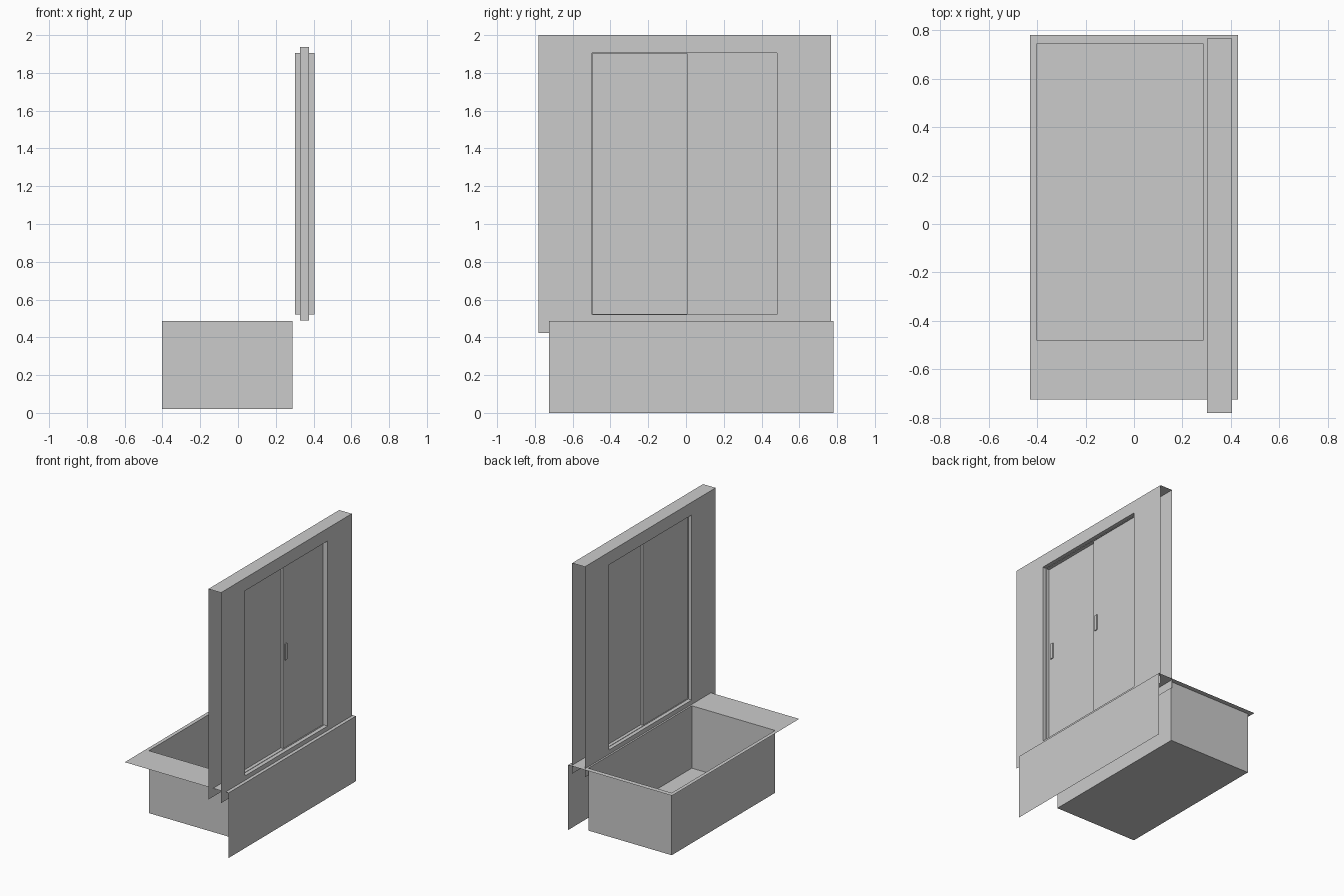
import bpy, bmesh

if "Cube" in bpy.data.objects:
    bpy.data.objects.remove(bpy.data.objects["Cube"])


def make(name, faces):
    """Turn a list of corner loops into one welded, flat shaded object."""
    bm = bmesh.new()
    for loop in faces:
        bm.faces.new([bm.verts.new(p) for p in loop])
    bmesh.ops.remove_doubles(bm, verts=bm.verts, dist=1e-5)
    bmesh.ops.recalc_face_normals(bm, faces=bm.faces)
    me = bpy.data.meshes.new(name)
    bm.to_mesh(me)
    bm.free()
    ob = bpy.data.objects.new(name, me)
    bpy.context.collection.objects.link(ob)
    return ob


def rect(a0, a1, b0, b1):
    return [(a0, b0), (a1, b0), (a1, b1), (a0, b1)]


def ring(outer, inner, place):
    """Flat border between two rectangles."""
    return [[place(*outer[i]), place(*outer[(i + 1) % 4]),
             place(*inner[(i + 1) % 4]), place(*inner[i])] for i in range(4)]


def tube(loop, place0, place1):
    """Four side walls joining two copies of a rectangle."""
    return [[place0(*loop[i]), place0(*loop[(i + 1) % 4]),
             place1(*loop[(i + 1) % 4]), place1(*loop[i])] for i in range(4)]


def at_x(x):
    return lambda y, z: (x, y, z)


def at_z(z):
    return lambda x, y: (x, y, z)


def box(name, x0, x1, y0, y1, z0, z1):
    r = rect(y0, y1, z0, z1)
    caps = [[at_x(x)(*p) for p in r] for x in (x0, x1)]
    return make(name, caps + tube(r, at_x(x0), at_x(x1)))


# Tub: flat rim with an open-topped basin and an apron on the outer side
RIM = 0.487
rim = rect(-0.43, 0.43, -0.725, 0.78)
basin = rect(-0.402, 0.288, -0.48, 0.743)
tub = ring(rim, basin, at_z(RIM))
tub += tube(basin, at_z(RIM), at_z(0.02))
tub.append([at_z(0.02)(*p) for p in basin])
tub.append([at_x(0.43)(*p) for p in rect(-0.725, 0.78, 0.0, RIM)])
make("bathtub", tub)

# Wall: two skins joined by a top and the window reveal, open at ends and bottom
X0, X1 = 0.301, 0.405
wall = rect(-0.78, 0.767, 0.424, 2.0)
opening = rect(-0.497, 0.482, 0.52, 1.905)
faces = ring(wall, opening, at_x(X0)) + ring(wall, opening, at_x(X1))
faces += tube(opening, at_x(X0), at_x(X1))
faces.append([(X0, -0.78, 2), (X1, -0.78, 2), (X1, 0.767, 2), (X0, 0.767, 2)])
make("wall", faces)

# Window frame set inside the wall
F0, F1 = 0.329, 0.376
outer = rect(-0.53, 0.515, 0.488, 1.938)
inner = rect(-0.494, 0.479, 0.523, 1.902)
make("window_frame", ring(outer, inner, at_x(F0)) + ring(outer, inner, at_x(F1))
     + tube(outer, at_x(F0), at_x(F1)) + tube(inner, at_x(F0), at_x(F1)))

# Two overlapping sliding panels, each with a pull on the outer face
for side, x0, x1, y0, y1, hy in (("left", 0.334, 0.350, -0.494, 0.032, -0.475),
                                 ("right", 0.353, 0.369, 0.006, 0.479, 0.022)):
    box(side + "_sliding_panel", x0, x1, y0, y1, 0.523, 1.902)
    box(side + "_panel_handle", x1, x1 + 0.007, hy, hy + 0.025, 1.18, 1.30)
